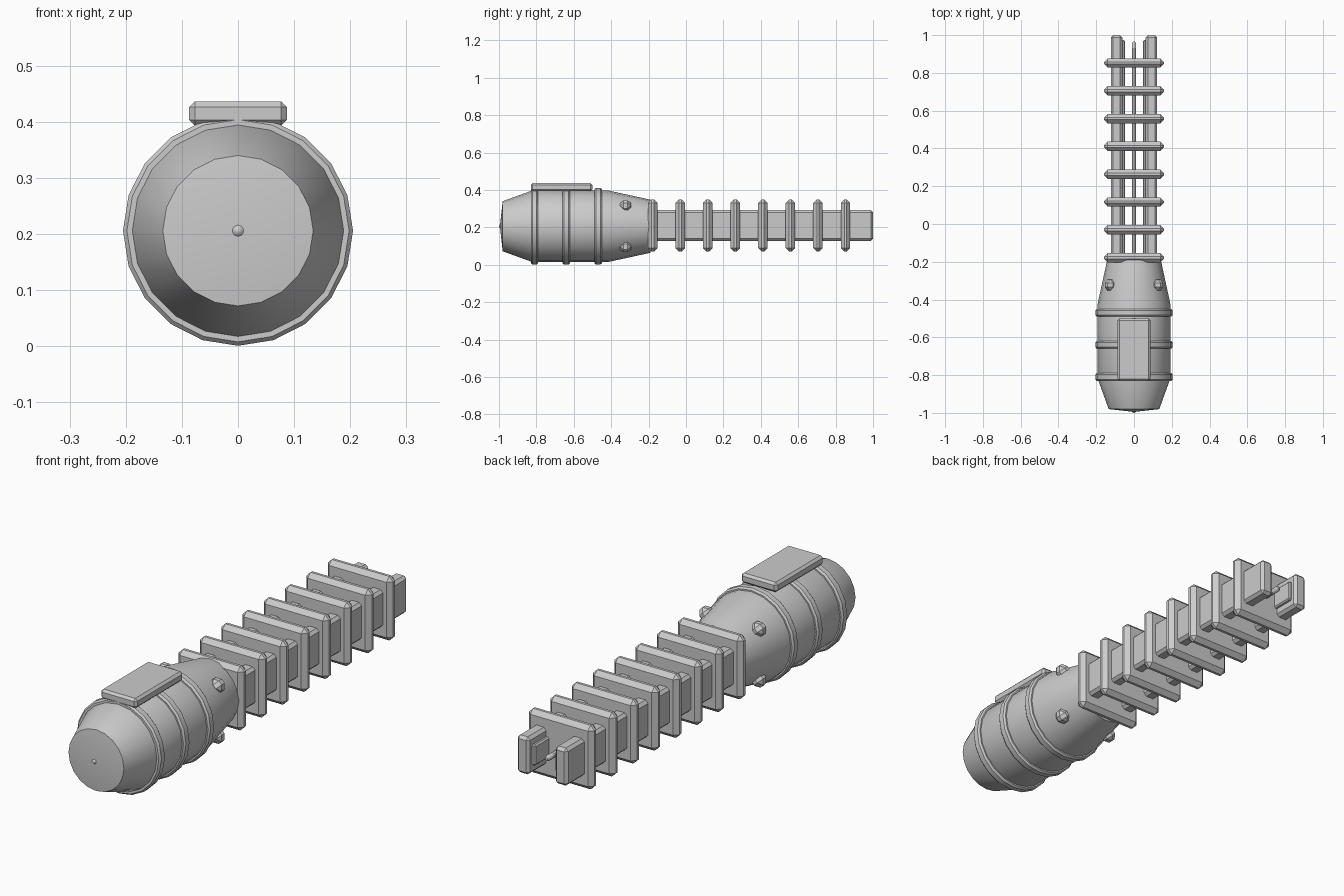
import bpy
import bmesh
import math

AXIS_Z = 0.206

old = bpy.data.objects.get("Cube")
if old:
    bpy.data.objects.remove(old, do_unlink=True)

metal = bpy.data.materials.new("grey_metal")
metal.use_nodes = True
metal.diffuse_color = (0.6, 0.6, 0.6, 1)
metal.node_tree.nodes["Principled BSDF"].inputs["Base Color"].default_value = (0.6, 0.6, 0.6, 1)


def add_object(name, bm):
    bmesh.ops.recalc_face_normals(bm, faces=bm.faces)
    mesh = bpy.data.meshes.new(name)
    bm.to_mesh(mesh)
    bm.free()
    mesh.materials.append(metal)
    obj = bpy.data.objects.new(name, mesh)
    bpy.context.collection.objects.link(obj)
    return obj


def box(name, center, size, bevel, roll=0):
    """Chamfered box, rolled about the long axis."""
    bm = bmesh.new()
    bmesh.ops.create_cube(bm, size=1)
    bmesh.ops.scale(bm, vec=size, verts=bm.verts)
    bmesh.ops.bevel(bm, geom=bm.edges[:], offset=bevel, segments=1, affect='EDGES')
    obj = add_object(name, bm)
    obj.location = center
    obj.rotation_euler.y = roll
    return obj


def lathe(name, profile, sides=20):
    """Turn (y, radius) points about the long axis; radius 0 makes a pole."""
    bm = bmesh.new()
    rings = []
    for y, r in profile:
        count = sides if r else 1
        angles = [2 * math.pi * i / sides for i in range(count)]
        rings.append([bm.verts.new((r * math.sin(a), y, r * math.cos(a))) for a in angles])
    for a, b in zip(rings, rings[1:]):
        for i in range(sides):
            j = (i + 1) % sides
            corners = [a[i % len(a)], a[j % len(a)], b[j % len(b)], b[i % len(b)]]
            bm.faces.new(list(dict.fromkeys(corners)))
    obj = add_object(name, bm)
    obj.location.z = AXIS_Z
    bpy.ops.object.select_all(action='DESELECT')
    obj.select_set(True)
    bpy.context.view_layer.objects.active = obj
    bpy.ops.object.shade_smooth_by_angle(angle=math.radians(30))
    return obj


# Main housing
lathe("housing", [(-0.995, 0), (-0.98, 0.134), (-0.82, 0.192),
                  (-0.42, 0.192), (-0.19, 0.142), (-0.19, 0)])

# Raised bands around the housing
for n, y in enumerate((-0.81, -0.64, -0.47)):
    lathe(f"band_{n + 1}", [(y - 0.02, 0.185), (y - 0.02, 0.198), (y - 0.012, 0.205),
                            (y + 0.012, 0.205), (y + 0.02, 0.198), (y + 0.02, 0.185)])

# Top cover
box("top_cover", (0, -0.665, 0.415), (0.174, 0.33, 0.043), 0.01)

# Studs around the tapered rear of the housing
for sx in (-1, 1):
    for sz in (-1, 1):
        side = "left" if sx > 0 else "right"
        level = "upper" if sz > 0 else "lower"
        box(f"{level}_{side}_stud", (sx * 0.126, -0.323, AXIS_Z + sz * 0.11),
            (0.06, 0.06, 0.06), 0.02, math.pi / 4)

# Rib plates along the barrel
for n in range(8):
    box(f"rib_{n + 1}", (0, -0.178 + n * 0.1472, 0.21), (0.316, 0.05, 0.28), 0.019)

# Paired rails with inner contact strips
for sx, side in ((1, "left"), (-1, "right")):
    box(f"{side}_rail", (sx * 0.092, 0.39, 0.21), (0.06, 1.22, 0.164), 0.012)
    box(f"{side}_inner_strip", (sx * 0.061, 0.38, 0.21), (0.026, 1.19, 0.09), 0.006)

# Central rod with chamfered ends
lathe("central_rod", [(-1.0, 0), (-0.998, 0.006), (-0.992, 0.012),
                      (0.955, 0.012), (0.965, 0.006), (0.967, 0)], sides=10)
